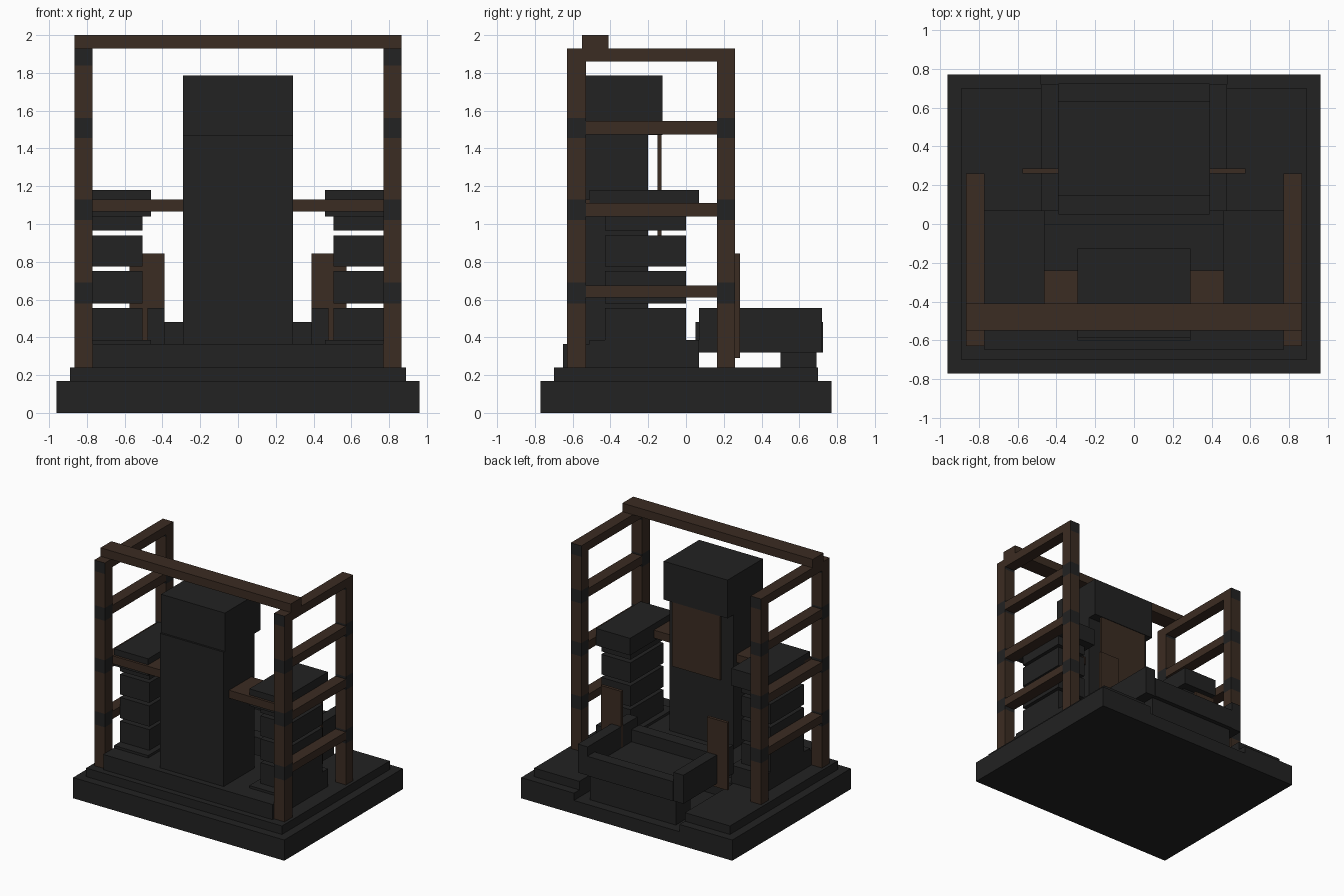
import bpy, bmesh

if "Cube" in bpy.data.objects:
    bpy.data.objects.remove(bpy.data.objects["Cube"])


def material(name, rgb):
    m = bpy.data.materials.new(name)
    m.diffuse_color = (*rgb, 1)
    m.use_nodes = True
    m.node_tree.nodes["Principled BSDF"].inputs["Base Color"].default_value = m.diffuse_color
    return m


DARK = material("charcoal", (0.016, 0.016, 0.016))
WOOD = material("dark_wood", (0.044, 0.025, 0.016))


def finish(bm, name, mats):
    me = bpy.data.meshes.new(name)
    bm.to_mesh(me)
    bm.free()
    for m in mats:
        me.materials.append(m)
    ob = bpy.data.objects.new(name, me)
    bpy.context.collection.objects.link(ob)
    return ob


def add_box(bm, x, y, z):
    vs = bmesh.ops.create_cube(bm, size=1)["verts"]
    for v in vs:
        v.co = [a[0] if c < 0 else a[1] for c, a in zip(v.co, (x, y, z))]


def box(name, x, y, z, mat=DARK):
    bm = bmesh.new()
    add_box(bm, x, y, z)
    return finish(bm, name, [mat])


def pair(name, x, y, z, mat=DARK):
    """Box on the right and its mirror on the left."""
    box(name + "_right", x, y, z, mat)
    box(name + "_left", (-x[1], -x[0]), y, z, mat)


# Stepped base, with a channel open to the back
def channelled_slab(name, hx, hy, z0, z1):
    bm = bmesh.new()
    outline = [(-hx, -hy), (hx, -hy), (hx, hy), (0.48, hy), (0.48, 0.08),
               (-0.48, 0.08), (-0.48, hy), (-hx, hy)]
    face = bm.faces.new([bm.verts.new((x, y, z0)) for x, y in outline])
    top = bmesh.ops.extrude_face_region(bm, geom=[face])["geom"]
    for v in top:
        if isinstance(v, bmesh.types.BMVert):
            v.co.z = z1
    bmesh.ops.recalc_face_normals(bm, faces=bm.faces)
    finish(bm, name, [DARK])


box("base_bottom", (-0.96, 0.96), (-0.77, 0.77), (0, 0.11))
channelled_slab("base_slab", 0.96, 0.77, 0.11, 0.17)
channelled_slab("base_step", 0.89, 0.70, 0.17, 0.24)
box("platform", (-0.77, 0.77), (-0.65, 0), (0.24, 0.365))

# Central tower with overhanging head and back board
box("tower_body", (-0.29, 0.29), (-0.60, -0.20), (0.365, 1.47))
box("tower_head", (-0.29, 0.29), (-0.585, -0.125), (1.47, 1.785))
box("tower_back_board", (-0.22, 0.22), (-0.15, -0.13), (0.94, 1.47), WOOD)

# Side stacks: plinth, four blocks and a cap
pair("stack_plinth", (0.46, 0.77), (-0.51, 0.07), (0.24, 0.385))
for i, (lo, hi) in enumerate([(0.385, 0.555), (0.58, 0.75), (0.775, 0.94), (0.965, 1.04)]):
    pair(f"stack_block_{i + 1}", (0.505, 0.77), (-0.43, 0), (lo, hi))
pair("stack_cap", (0.46, 0.77), (-0.51, 0.07), (1.04, 1.18))

# Shelves joining the tower and the frames
pair("shelf", (0.29, 0.77), (-0.53, -0.24), (1.065, 1.13), WOOD)

# Trough at the back
pair("trough_side", (0.39, 0.48), (0.07, 0.72), (0.32, 0.555))
box("trough_front_wall", (-0.39, 0.39), (0.05, 0.15), (0.32, 0.48))
box("trough_back_wall", (-0.39, 0.39), (0.63, 0.725), (0.32, 0.48))
box("trough_floor", (-0.39, 0.39), (0.15, 0.63), (0.32, 0.38))
box("trough_foot", (-0.39, 0.39), (0.50, 0.69), (0.11, 0.32))
pair("upright_board", (0.39, 0.575), (0.26, 0.285), (0.29, 0.845), WOOD)

# Side frames: posts with dark joint bands, and rails
RAILS = [(0.61, 0.675), (1.04, 1.11), (1.475, 1.545), (1.86, 1.93)]
BANDS = [(0.58, 0.69), (1.02, 1.13), (1.455, 1.56), (1.84, 1.93)]


def post(name, x, y):
    bm = bmesh.new()
    add_box(bm, x, y, (0.24, 1.93))
    for h in [h for b in BANDS for h in b if h < 1.93]:
        bmesh.ops.bisect_plane(bm, geom=bm.verts[:] + bm.edges[:] + bm.faces[:],
                               plane_co=(0, 0, h), plane_no=(0, 0, 1))
    bm.normal_update()
    for f in bm.faces:
        z = f.calc_center_median().z
        banded = any(lo < z < hi for lo, hi in BANDS)
        top_side = z > 1.8 and abs(f.normal.y) < 0.5
        f.material_index = int(banded and not top_side)
    finish(bm, name, [WOOD, DARK])


for side, x in (("right", (0.77, 0.865)), ("left", (-0.865, -0.77))):
    post("front_post_" + side, x, (-0.63, -0.53))
    post("back_post_" + side, x, (0.165, 0.26))
for i, z in enumerate(RAILS):
    pair(f"rail_{i + 1}", (0.77, 0.865), (-0.53, 0.165), z, WOOD)
box("top_beam", (-0.865, 0.865), (-0.55, -0.41), (1.93, 2.0), WOOD)
